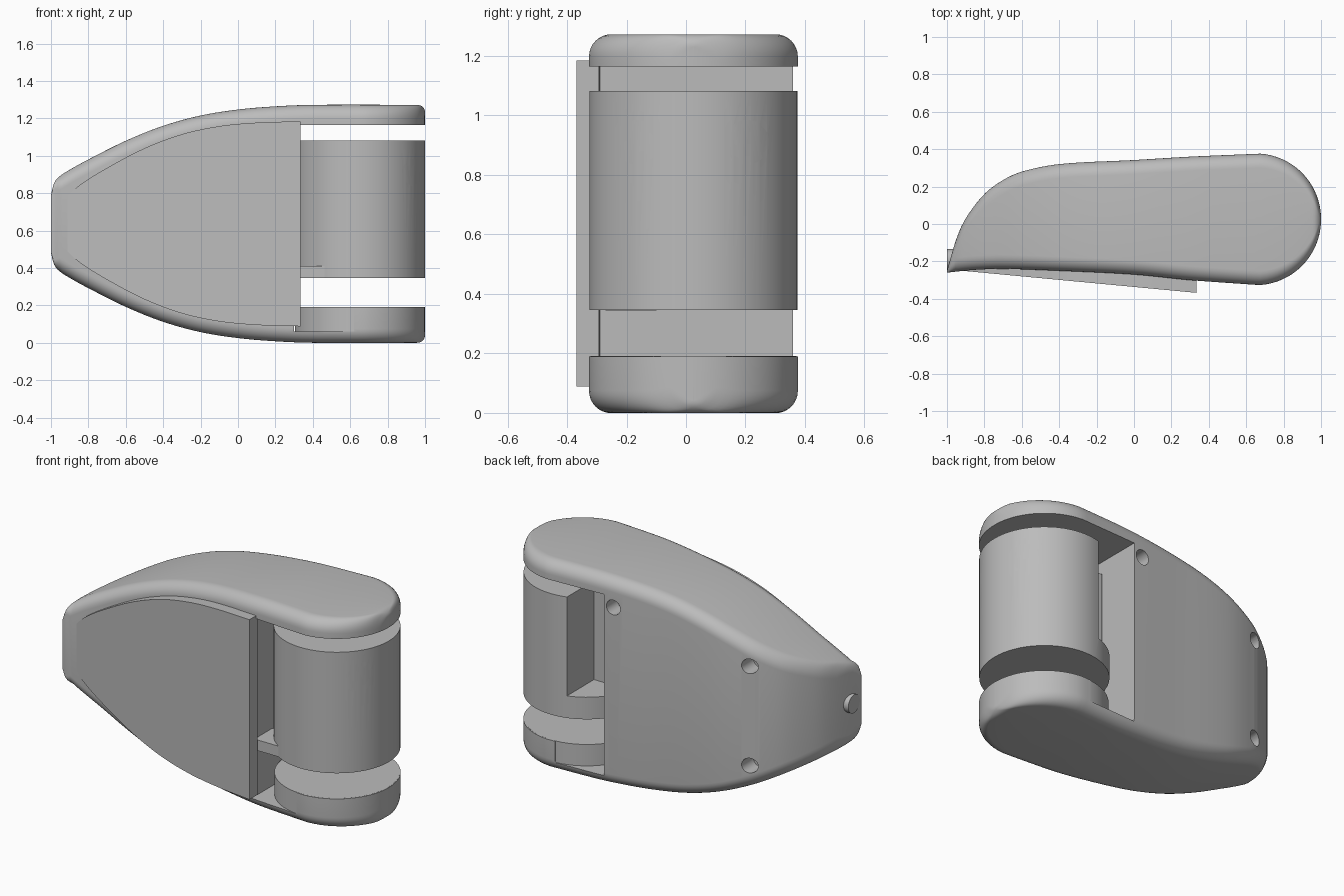
import bpy, bmesh, math
from mathutils import Vector

if "Cube" in bpy.data.objects:
    bpy.data.objects.remove(bpy.data.objects["Cube"], do_unlink=True)

grey = bpy.data.materials.new("plain_grey")
grey.use_nodes = True
grey.diffuse_color = (0.5, 0.5, 0.5, 1)
grey.node_tree.nodes["Principled BSDF"].inputs["Base Color"].default_value = (0.5, 0.5, 0.5, 1)

HEIGHT = 1.272
END = Vector((0.65, 0.025))     # centre of the round end
RADIUS = 0.35


def make(name, bm):
    bmesh.ops.recalc_face_normals(bm, faces=bm.faces)
    mesh = bpy.data.meshes.new(name)
    bm.to_mesh(mesh)
    bm.free()
    mesh.materials.append(grey)
    obj = bpy.data.objects.new(name, mesh)
    bpy.context.collection.objects.link(obj)
    return obj


def box(name, lo, hi):
    bm = bmesh.new()
    bmesh.ops.create_cube(bm, size=1)
    for v in bm.verts:
        v.co = [(a + b) / 2 + c * (b - a) for a, b, c in zip(lo, hi, v.co)]
    return make(name, bm)


def cylinder(name, centre, radius, length, axis="Z", sides=64):
    bm = bmesh.new()
    bmesh.ops.create_cone(bm, cap_ends=True, segments=sides,
                          radius1=radius, radius2=radius, depth=length)
    turn = Vector((0, 0, 1)).rotation_difference(
        Vector([float(axis == a) for a in "XYZ"]))
    for v in bm.verts:
        v.co = turn @ v.co + Vector(centre)
    return make(name, bm)


def cut(obj, cutters, keep=False):
    for c in cutters:
        mod = obj.modifiers.new("cut", "BOOLEAN")
        mod.operation = "DIFFERENCE"
        mod.solver = "EXACT"
        mod.object = c
        bpy.context.view_layer.objects.active = obj
        bpy.ops.object.modifier_apply(modifier=mod.name)
        if not keep:
            bpy.data.objects.remove(c, do_unlink=True)


def curve(points, x):
    """Smooth value at x through a few (x, value) points."""
    for i in range(len(points) - 1):
        (x0, a), (x1, b) = points[i], points[i + 1]
        if x <= x1:
            break

    def slope(k):
        p, q = points[max(k - 1, 0)], points[min(k + 1, len(points) - 1)]
        return (q[1] - p[1]) / (q[0] - p[0])
    h = x1 - x0
    t = (x - x0) / h
    return ((2*t**3 - 3*t**2 + 1) * a + (t**3 - 2*t**2 + t) * h * slope(i)
            + (3*t**2 - 2*t**3) * b + (t**3 - t**2) * h * slope(i + 1))


BACK = [(-1, -0.25), (-0.95, -0.08), (-0.9, 0.03), (-0.8, 0.16), (-0.7, 0.235),
        (-0.6, 0.28), (-0.4, 0.32), (0, 0.342), (0.3, 0.36), (0.65, 0.375)]
FRONT = [(-1, -0.26), (-0.85, -0.245), (-0.7, -0.24), (-0.4, -0.25),
         (0, -0.27), (0.3, -0.3), (0.65, -0.325)]
TOP = [(-1, 0.79), (-0.985, 0.85), (-0.96, 0.885), (-0.9, 0.925), (-0.8, 0.98),
       (-0.6, 1.08), (-0.4, 1.16), (-0.2, 1.215), (0, 1.247), (0.2, 1.264),
       (0.4, HEIGHT), (1, HEIGHT)]


def section(x):
    """Rounded rectangle across the housing at x."""
    if x > END.x:
        half = math.sqrt(max(RADIUS**2 - (x - END.x)**2, 0)) + 0.002
        back, front = END.y + half, END.y - half
    else:
        back, front = curve(BACK, x), curve(FRONT, x)
    top = curve(TOP, x)
    if x > 0.96:
        top -= 0.04 - math.sqrt(max(0.04**2 - (x - 0.96)**2, 0))
    bottom = HEIGHT - top
    r = min(0.075, 0.45 * (back - front))
    ring = []
    for k, (cy, cz) in enumerate([(back - r, top - r), (front + r, top - r),
                                  (front + r, bottom + r), (back - r, bottom + r)]):
        for j in range(9):
            a = math.pi / 2 * (k + j / 8)
            ring.append((x, cy + r * math.cos(a), cz + r * math.sin(a)))
    return ring


# Housing: lofted through cross-sections, finer towards both ends
bm = bmesh.new()
stations = [-math.cos(math.pi * i / 72) for i in range(73)]
rings = [[bm.verts.new(p) for p in section(x)] for x in stations]
for a, b in zip(rings, rings[1:]):
    n = len(a)
    for i in range(n):
        bm.faces.new((a[i], a[(i + 1) % n], b[(i + 1) % n], b[i]))
bm.faces.new(rings[0])
bm.faces.new(rings[-1])
housing = make("housing", bm)

# Drum bay, lower slot and screw holes
cut(housing, [box("bay_cutter", (0.3, -1, 0.19), (1.2, 1, 1.165)),
              box("slot_cutter", (0.3, -1, 0.06), (0.62, 1, 0.3))])
for x, z in [(0.24, 1.1), (-0.62, 0.94), (-0.62, 0.335)]:
    y = curve(BACK, x)
    cut(housing, [cylinder("screw_cutter", (x, y, z), 0.045, 0.2, "Y", 24)])

# Lower disc standing in the slot
lower_disc = cylinder("lower_disc", (END.x, END.y, 0.124), 0.346, 0.133)

# Front plate: leaf outline, slanted outwards towards the drum
EDGE = [(-0.95, 0.715), (-0.935, 0.755), (-0.85, 0.84), (-0.7, 0.935), (-0.5, 1.04),
        (-0.3, 1.115), (-0.1, 1.158), (0.1, 1.177), (0.335, 1.184)]
bm = bmesh.new()
xs = [-0.95, -0.945] + [-0.935 + 1.27 * (i / 30)**1.3 for i in range(31)]
upper = [(x, curve(EDGE, x)) for x in xs]
outline = upper + [(x, HEIGHT - z) for x, z in reversed(upper)]
layers = [[bm.verts.new((x, -0.247 - 0.121 * (x + 0.95) / 1.285 + d, z)) for x, z in outline]
          for d in (0, 0.075)]
for layer in layers:
    bm.faces.new(layer)
for i in range(len(outline)):
    j = (i + 1) % len(outline)
    bm.faces.new((layers[0][i], layers[0][j], layers[1][j], layers[1][i]))
front_plate = make("front_plate", bm)

# Drum with two shallow round recesses and a notch at the back
drum = cylinder("drum", (END.x, END.y, 0.714), RADIUS, 0.737)
core = cylinder("drum_core", (END.x, END.y, 0.714), 0.335, 0.7)
for y in (-0.165, 0.205):
    cut(drum, [cylinder("recess_cutter", (0.95, y, 0.91), 0.075, 0.3, "X", 40)])
notch = box("notch_cutter", (0.2, 0.1, 0.48), (0.55, 0.6, 1.2))
cut(core, [notch], keep=True)
cut(drum, [notch])

# Small ledge joining drum and housing, and the tail button
ledge = box("ledge", (0.28, -0.27, 0.345), (0.49, -0.1, 0.41))
button = cylinder("tail_button", (-0.95, -0.19, HEIGHT / 2), 0.056, 0.1, "X", 32)

# Smooth shading with crisp edges
bpy.ops.object.select_all(action="DESELECT")
parts = [housing, lower_disc, front_plate, drum, core, ledge, button]
for obj in parts:
    obj.select_set(True)
bpy.context.view_layer.objects.active = housing
bpy.ops.object.shade_smooth_by_angle(angle=math.radians(30))
